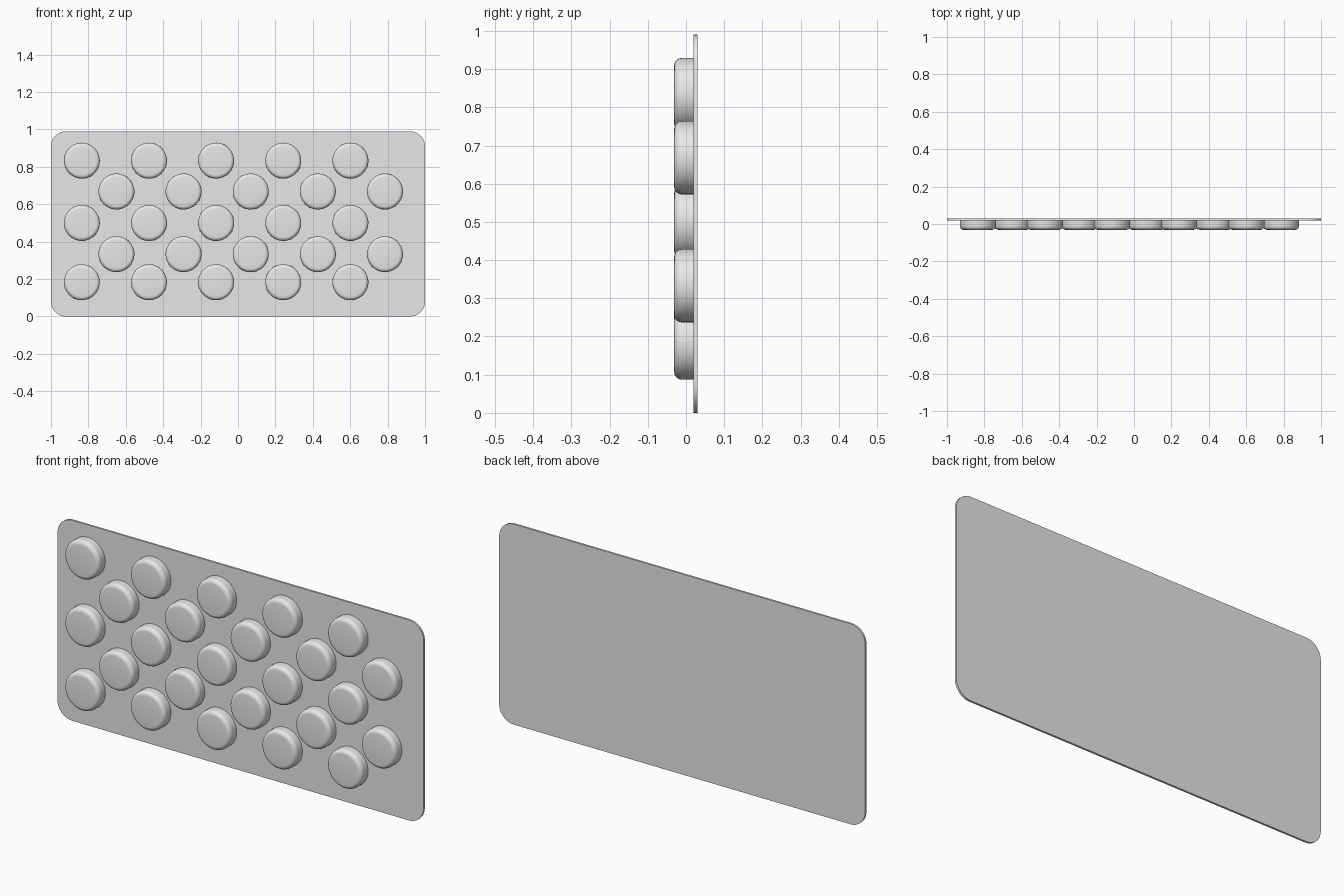
import bpy, bmesh
from math import sin, cos, pi, radians

cube = bpy.data.objects.get("Cube")
if cube:
    bpy.data.objects.remove(cube)

grey = bpy.data.materials.new("light_grey")
grey.use_nodes = True
colour = (0.8, 0.8, 0.8, 1)
grey.diffuse_color = colour
grey.node_tree.nodes["Principled BSDF"].inputs["Base Color"].default_value = colour


def finish(name, bm):
    """Turn a bmesh into a shaded, coloured object."""
    bmesh.ops.recalc_face_normals(bm, faces=bm.faces)
    mesh = bpy.data.meshes.new(name)
    bm.to_mesh(mesh)
    bm.free()
    mesh.materials.append(grey)
    obj = bpy.data.objects.new(name, mesh)
    bpy.context.collection.objects.link(obj)
    bpy.ops.object.select_all(action="DESELECT")
    obj.select_set(True)
    bpy.context.view_layer.objects.active = obj
    bpy.ops.object.shade_smooth_by_angle(angle=radians(35))
    return obj


# Thin backing sheet with rounded corners
WIDTH, HEIGHT, CORNER, STEPS = 2.0, 0.99, 0.08, 10
SHEET_FRONT, SHEET_BACK = 0.02, 0.03
bm = bmesh.new()
outline = []
for quarter, (sx, sz) in enumerate([(1, 1), (-1, 1), (-1, -1), (1, -1)]):
    cx = sx * (WIDTH / 2 - CORNER)
    cz = HEIGHT / 2 + sz * (HEIGHT / 2 - CORNER)
    for i in range(STEPS + 1):
        a = (quarter + i / STEPS) * pi / 2
        outline.append(bm.verts.new((cx + CORNER * cos(a), SHEET_FRONT, cz + CORNER * sin(a))))
face = bm.faces.new(outline)
extruded = bmesh.ops.extrude_face_region(bm, geom=[face], use_keep_orig=True)
moved = [v for v in extruded["geom"] if isinstance(v, bmesh.types.BMVert)]
bmesh.ops.translate(bm, verts=moved, vec=(0, SHEET_BACK - SHEET_FRONT, 0))
finish("backing_sheet", bm)

# Pill blister: a round side, a filleted rim and a flat front
RADIUS, FRONT, FILLET, SIDES = 0.096, -0.031, 0.02, 48
profile = [(RADIUS, SHEET_FRONT)]
for i in range(7):
    a = i / 6 * pi / 2
    profile.append((RADIUS - FILLET * (1 - cos(a)), FRONT + FILLET * (1 - sin(a))))
bm = bmesh.new()
rings = [[bm.verts.new((r * cos(2 * pi * k / SIDES), y, r * sin(2 * pi * k / SIDES)))
          for k in range(SIDES)] for r, y in profile]
for low, high in zip(rings, rings[1:]):
    for k in range(SIDES):
        n = (k + 1) % SIDES
        bm.faces.new((low[k], low[n], high[n], high[k]))
bm.faces.new(rings[-1])
blister = finish("blister", bm)

# Staggered rows of blisters sharing one mesh
PITCH = 0.359
for row, z in enumerate([0.833, 0.668, 0.5, 0.333, 0.183]):
    start = -0.65 if row % 2 else -0.835
    for col in range(5):
        pill = blister if row + col == 0 else blister.copy()
        pill.name = f"blister_row{row + 1}_{col + 1}"
        pill.location = (start + col * PITCH, 0, z)
        if pill is not blister:
            bpy.context.collection.objects.link(pill)
